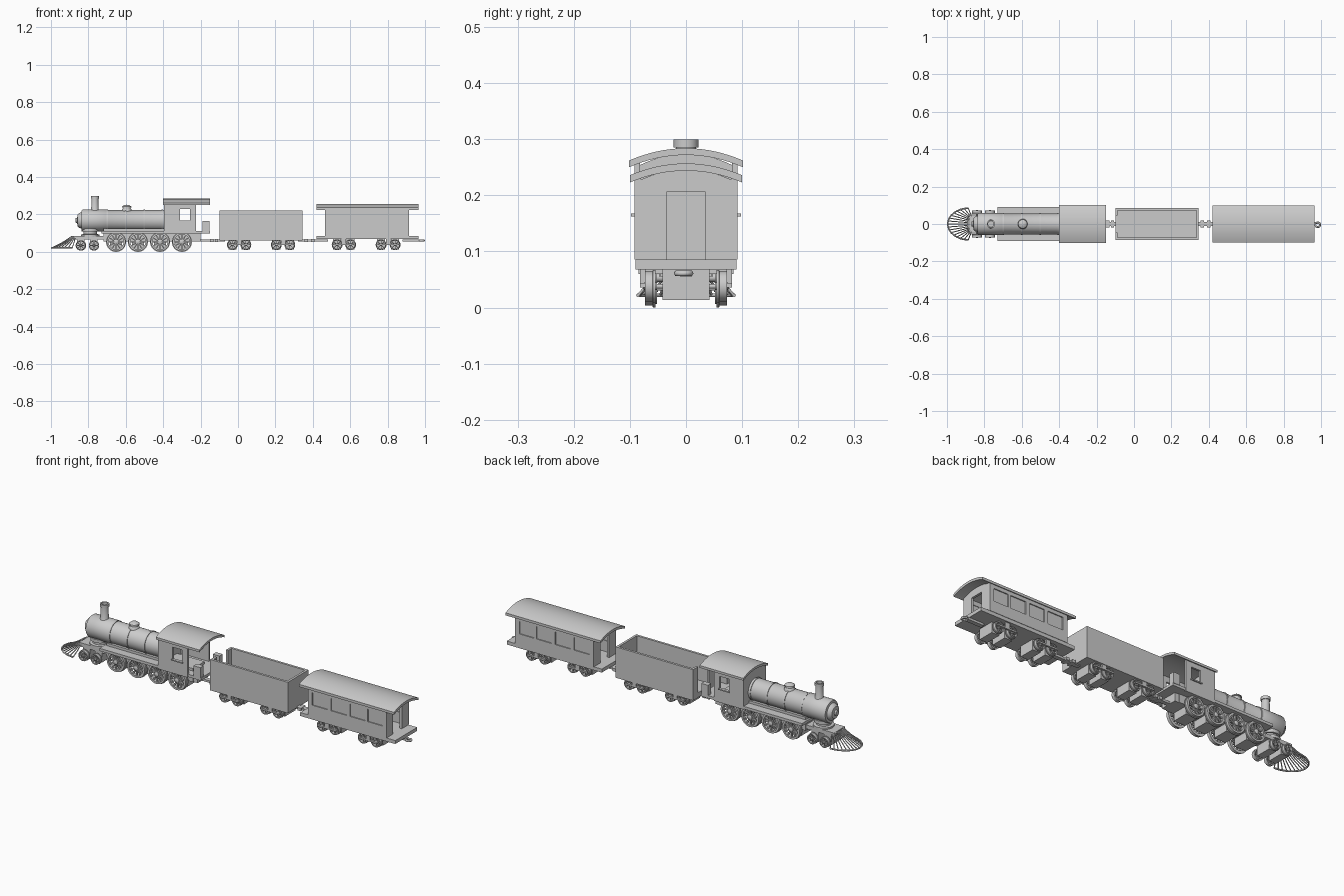
import bpy, bmesh
from math import sin, cos, pi, radians
from mathutils import Vector, Matrix

if "Cube" in bpy.data.objects:
    bpy.data.objects.remove(bpy.data.objects["Cube"])


def finish(name, bm):
    bmesh.ops.remove_doubles(bm, verts=bm.verts, dist=1e-5)
    bmesh.ops.recalc_face_normals(bm, faces=bm.faces)
    me = bpy.data.meshes.new(name)
    bm.to_mesh(me)
    bm.free()
    ob = bpy.data.objects.new(name, me)
    bpy.context.collection.objects.link(ob)
    bpy.ops.object.select_all(action='DESELECT')
    ob.select_set(True)
    bpy.context.view_layer.objects.active = ob
    bpy.ops.object.shade_smooth_by_angle(angle=radians(35))
    return ob


def add_box(bm, x0, x1, y0, y1, z0, z1, rot=Matrix()):
    c = Vector(((x0 + x1) / 2, (y0 + y1) / 2, (z0 + z1) / 2))
    m = rot @ Matrix.Translation(c) @ Matrix.Diagonal((x1 - x0, y1 - y0, z1 - z0, 1))
    bmesh.ops.create_cube(bm, size=1, matrix=m)


def boxes(name, *dims):
    bm = bmesh.new()
    for d in dims:
        add_box(bm, *d)
    return finish(name, bm)


def add_lathe(bm, prof, axis, loc, n=40, closed=False):
    # profile of (distance along axis, radius)
    rot = {'X': lambda a, u, v: (a, u, v), 'Y': lambda a, u, v: (u, a, v),
           'Z': lambda a, u, v: (u, v, a)}[axis]
    rings = [[bm.verts.new(Vector(rot(a, r * cos(2 * pi * i / n), r * sin(2 * pi * i / n))) + Vector(loc))
              for i in range(n)] for a, r in prof]
    for k in range(len(rings) if closed else len(rings) - 1):
        p, q = rings[k], rings[(k + 1) % len(rings)]
        for i in range(n):
            j = (i + 1) % n
            bm.faces.new((p[i], p[j], q[j], q[i]))


def lathe(name, prof, axis, loc, n=40):
    bm = bmesh.new()
    add_lathe(bm, prof, axis, loc, n)
    return finish(name, bm)


def prism(name, pts, x0, x1):
    # y-z outline stretched along x
    bm = bmesh.new()
    f = bm.faces.new([bm.verts.new((x0, y, z)) for y, z in pts])
    ext = bmesh.ops.extrude_face_region(bm, geom=[f])
    bmesh.ops.translate(bm, vec=(x1 - x0, 0, 0),
                        verts=[v for v in ext['geom'] if isinstance(v, bmesh.types.BMVert)])
    return finish(name, bm)


def arch(w, edge, mid, n=16):
    return [(-w + 2 * w * i / n, edge + (mid - edge) * (1 - (2 * i / n - 1) ** 2)) for i in range(n + 1)]


def roof(name, x0, x1, w, edge, mid, t):
    prism(name, arch(w, edge, mid) + arch(w, edge - t, mid - t)[::-1], x0, x1)


def tube(name, paths, r):
    cu = bpy.data.curves.new(name, 'CURVE')
    cu.dimensions = '3D'
    cu.bevel_depth = r
    cu.bevel_resolution = 1
    cu.use_fill_caps = True
    for pts in paths:
        s = cu.splines.new('POLY')
        s.points.add(len(pts) - 1)
        for p, co in zip(s.points, pts):
            p.co = (*co, 1)
    ob = bpy.data.objects.new(name, cu)
    bpy.context.collection.objects.link(ob)


def wheel_pair(name, x, z, r, y, spokes, block):
    # spoked wheels with an inner flange, plus the axle block between them
    for s in (-1, 1):
        bm = bmesh.new()
        rim = [(-.010, r * 1.07), (-.005, r * 1.07), (-.004, r), (.009, r), (.009, r * .80), (-.010, r * .80)]
        add_lathe(bm, [(a * s, q) for a, q in rim], 'Y', (x, y * s, z), 40, True)
        hub = [(-.012, 0), (-.012, r * .25), (.010, r * .25), (.013, r * .14), (.013, 0)]
        add_lathe(bm, [(a * s, q) for a, q in hub], 'Y', (x, y * s, z), 20)
        for i in range(spokes):
            m = Matrix.Translation((x, y * s, z)) @ Matrix.Rotation(2 * pi * i / spokes, 4, 'Y')
            add_box(bm, r * .15, r * .85, -.004, .004, -r * .06, r * .06, m)
        finish(name + '_wheel', bm)
    lathe(name + '_axle', [(-y, r * .15), (y, r * .15)], 'Y', (x, 0, z), 16)
    boxes(name + '_axle_block', (x - block, x + block, -.042, .042, .014, .072))


def window_wall(name, x0, x1, z0, z1, y, t, wins, wz0, wz1, pane=False):
    for s in (-1, 1):
        a, b = sorted((s * y, s * (y - t)))
        parts = [(x0, x1, a, b, z0, wz0), (x0, x1, a, b, wz1, z1)]
        edges = [x0] + [e for w in wins for e in w] + [x1]
        for l, r in zip(edges[::2], edges[1::2]):
            parts.append((l, r, a, b, wz0, wz1))
        boxes(name, *parts)
        if pane:
            m = s * (y - t * .6)
            boxes(name + '_panes', (x0 + .02, x1 - .02, m - .002, m + .002, wz0, wz1))


# Boiler with stepped door, bands, chimney and dome
lathe('boiler', [(-.868, 0), (-.868, .012), (-.86, .014), (-.858, .030), (-.848, .040), (-.838, .043),
                 (-.836, .054), (-.83, .058), (-.705, .058), (-.70, .055), (-.39, .055), (-.39, 0)],
      'X', (0, 0, .168), 48)
for bx in (-.70, -.60, -.50, -.405):
    lathe('boiler_band', [(-.004, .05), (-.004, .058), (.004, .058), (.004, .05)], 'X', (bx, 0, .168), 48)
lathe('chimney', [(.215, .026), (.228, .020), (.285, .018), (.285, .022), (.30, .022), (.30, .015), (.23, .015),
                  (.23, 0)], 'Z', (-.765, 0, 0))
lathe('steam_dome', [(.21, .028), (.227, .025), (.232, .021), (.238, .021), (.238, .025), (.243, .024),
                     (.25, .014), (.252, 0)], 'Z', (-.595, 0, 0))

# Saddle and leading truck
lathe('saddle', [(.08, 0), (.08, .05), (.093, .05), (.095, .036), (.108, .036), (.108, .046), (.125, .046),
                 (.125, 0)], 'Z', (-.79, 0, 0))
boxes('front_deck', (-.88, -.72, -.045, .045, .065, .085))
for wx in (-.84, -.77):
    wheel_pair('leading', wx, .034, .026, .062, 8, .02)

# Engine frame, running boards and drivers
boxes('engine_frame', (-.72, -.225, -.048, .048, .055, .125))
boxes('running_board', (-.73, -.39, -.092, .092, .098, .112))
for wx in (-.652, -.535, -.417, -.30):
    wheel_pair('driving', wx, .0535, .050, .064, 12, .033)

# Cab
window_wall('cab_side', -.395, -.225, .095, .262, .092, .010, [(-.31, -.257)], .168, .23)
prism('cab_front', [(-.09, .1), (.09, .1)] + arch(.09, .25, .274)[::-1], -.395, -.383)
roof('cab_roof', -.40, -.15, .102, .262, .284, .012)
boxes('cab_floor', (-.39, -.15, -.09, .09, .098, .112))
boxes('rear_underframe', (-.24, -.20, -.045, .045, .055, .10))
for s in (-1, 1):
    a, b = sorted((s * .092, s * .065))
    boxes('cab_rear_locker', (-.19, -.152, a, b, .11, .166))
    a, b = sorted((s * .09, s * .098))
    boxes('cab_window_sill', (-.315, -.252, a, b, .162, .168))

# Cowcatcher
N = 16
angs = [radians(-88 + 176 * i / N) for i in range(N + 1)]
low = [(-.882 - .114 * cos(t), .085 * sin(t), .022) for t in angs]
top = [(-.868 - .022 * cos(t), .040 * sin(t), .082) for t in angs]
mids = [tuple(a * .45 + b * .55 - (.004 if k == 2 else 0) for k, (a, b) in enumerate(zip(p, q)))
        for p, q in zip(low, top)]
tube('cowcatcher_bars', list(zip(top, mids, low)), .0026)
tube('cowcatcher_rims', [low, top], .004)

# Tender: open tub with a gap in its front wall
boxes('tender_body', (-.10, .345, -.085, .085, .06, .085), (-.10, .345, -.085, -.073, .085, .22),
      (-.10, .345, .073, .085, .085, .22), (.333, .345, -.073, .073, .085, .22),
      (-.10, -.088, -.073, -.045, .085, .22), (-.10, -.088, .045, .073, .085, .22))

# Coach
boxes('coach_floor', (.42, .965, -.09, .09, .068, .086))
window_wall('coach_side', .465, .915, .086, .237, .092, .012,
            [(.49, .578), (.598, .686), (.706, .794), (.808, .892)], .143, .208, True)
for ex in (.465, .903):
    boxes('coach_end', (ex, ex + .012, -.085, -.035, .086, .206), (ex, ex + .012, .035, .085, .086, .206))
    prism('coach_end_header', [(-.085, .206), (.085, .206)] + arch(.085, .226, .246)[::-1], ex, ex + .012)
roof('coach_roof', .42, .965, .10, .236, .257, .013)

# Trucks under both cars
for name, xs in (('tender', (-.03, .042, .205, .277)), ('coach', (.53, .602, .765, .84))):
    for wx in xs:
        wheel_pair(name, wx, .038, .027, .064, 8, .022)
    for c in ((xs[0] + xs[1]) / 2, (xs[2] + xs[3]) / 2):
        for s in (-1, 1):
            a, b = sorted((s * .072, s * .082))
            boxes(name + '_truck_frame', (c - .055, c + .055, a, b, .036, .044),
                  (c - .012, c + .012, a, b, .036, .068))

# Couplings and end hook
for x0, x1 in ((-.225, -.07), (.32, .48), (.88, .97)):
    boxes('coupling_bar', (x0, x1, -.011, .011, .055, .066))
for cx in (-.14, -.115, .365, .40):
    boxes('coupling_head', (cx - .009, cx + .009, -.02, .02, .053, .068))
tube('end_hook', [[(.96, .006, .061), (.978, .006, .061)] +
                  [(.982 + .0125 * cos(t), -.004 + .0125 * sin(t), .061)
                   for t in [radians(100 - 25 * i) for i in range(11)]][::-1][::-1]], .0055)
